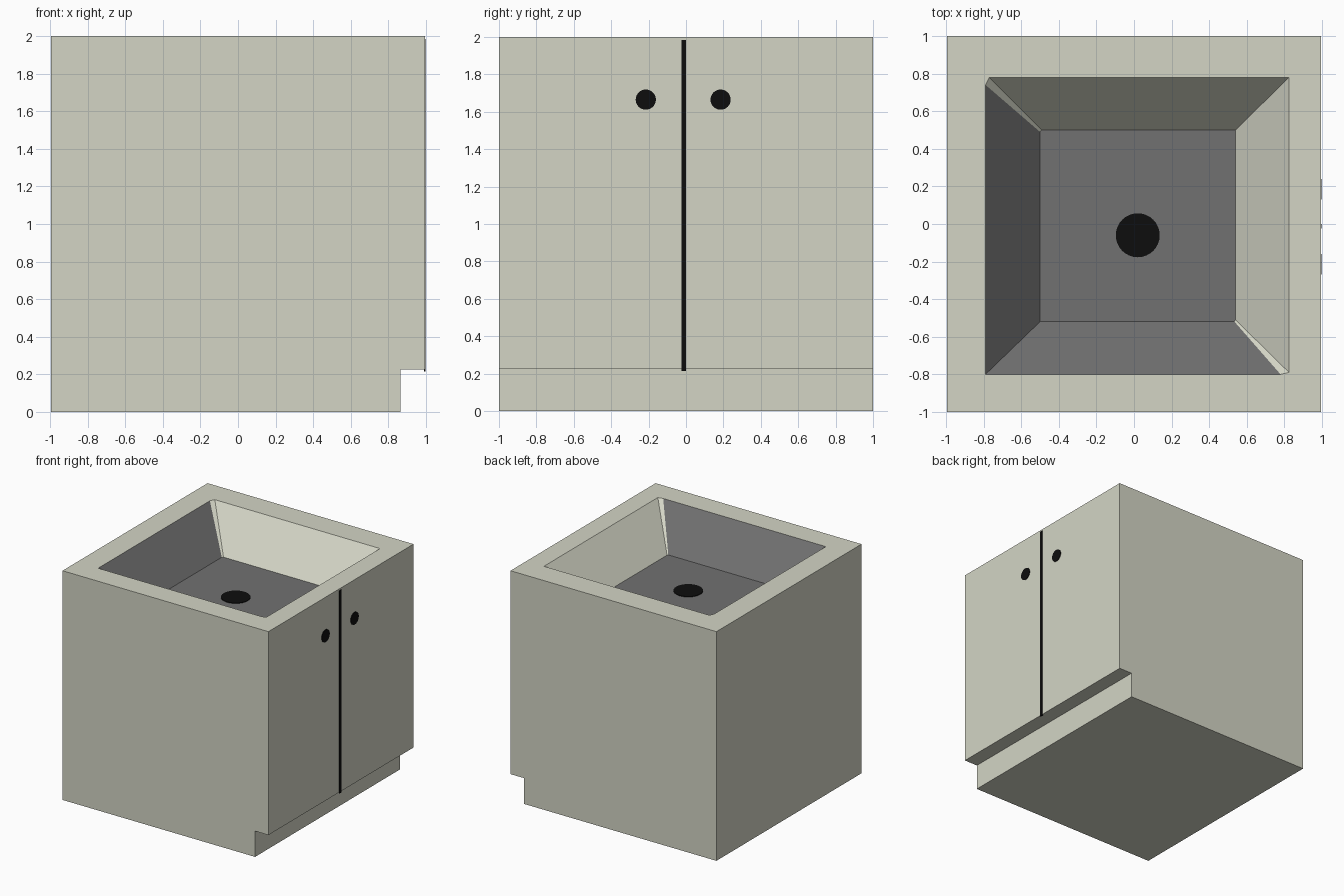
import bpy, bmesh, math
from mathutils import Matrix

if "Cube" in bpy.data.objects:
    bpy.data.objects.remove(bpy.data.objects["Cube"])


def material(name, rgb):
    m = bpy.data.materials.new(name)
    m.diffuse_color = (*rgb, 1)
    m.use_nodes = True
    m.node_tree.nodes["Principled BSDF"].inputs["Base Color"].default_value = m.diffuse_color
    return m


BEIGE = material("warm beige", (0.655, 0.665, 0.56))
GREY = material("basin grey", (0.165, 0.165, 0.165))
BLACK = material("black", (0.004, 0.004, 0.004))


def finish(bm, name, *mats):
    bmesh.ops.recalc_face_normals(bm, faces=bm.faces)
    me = bpy.data.meshes.new(name)
    bm.to_mesh(me)
    bm.free()
    for m in mats:
        me.materials.append(m)
    ob = bpy.data.objects.new(name, me)
    bpy.context.collection.objects.link(ob)
    return ob


def loft(bm, a, b):
    n = len(a)
    return [bm.faces.new((a[i], a[(i + 1) % n], b[(i + 1) % n], b[i])) for i in range(n)]


def box(name, lo, hi, mat):
    bm = bmesh.new()
    size = [h - l for l, h in zip(lo, hi)]
    mid = [(h + l) / 2 for l, h in zip(lo, hi)]
    bmesh.ops.create_cube(bm, matrix=Matrix.Translation(mid) @ Matrix.Diagonal((*size, 1)))
    return finish(bm, name, mat)


def disc(name, centre, radius, axis="Z"):
    bm = bmesh.new()
    rot = Matrix.Rotation(math.pi / 2, 4, "Y") if axis == "X" else Matrix()
    bmesh.ops.create_cone(bm, cap_ends=True, segments=32, radius1=radius, radius2=radius,
                          depth=0.006, matrix=Matrix.Translation(centre) @ rot)
    return finish(bm, name, BLACK)


# Cabinet: side profile with toe kick, spanned along y
X, KICK_X, KICK_Z, FLOOR_Z = 0.994, 0.865, 0.225, 1.68
profile = [(-X, 2), (-X, 0), (KICK_X, 0), (KICK_X, KICK_Z), (X, KICK_Z), (X, 2)]
bm = bmesh.new()
front = [bm.verts.new((x, -1, z)) for x, z in profile]
back = [bm.verts.new((x, 1, z)) for x, z in profile]
bm.faces.new(front)
bm.faces.new(back)
shell = loft(bm, front, back)
bmesh.ops.delete(bm, geom=[shell[-1]], context="FACES_ONLY")   # open the top

# Sunken basin with tapered walls
rim = [(-.79, -.80), (.78, -.80), (.825, -.79), (.825, .78), (-.77, .78), (-.79, .74)]
base = [(-.50, -.52), (.535, -.52), (.54, -.51), (.54, .50), (-.49, .50), (-.50, .49)]
upper = [bm.verts.new((x, y, 2)) for x, y in rim]
lower = [bm.verts.new((x, y, FLOOR_Z)) for x, y in base]
walls = loft(bm, upper, lower)
floor = bm.faces.new(lower)
for f in (walls[0], walls[5], floor):       # grey: floor, front and left walls
    f.material_index = 1

# Flat rim between the outer edge and the basin
top_edges = [e for e in bm.edges if all(v.co.z > 1.999 for v in e.verts)]
bmesh.ops.triangle_fill(bm, edges=top_edges, use_beauty=True)
finish(bm, "cabinet_with_basin", BEIGE, GREY)

# Drain, door seam and round door pulls
disc("drain", (0.02, -0.06, FLOOR_Z + 0.002), 0.117)
box("door_seam", (X - 0.004, -0.024, 0.215), (X + 0.004, 0.001, 1.985), BLACK)
for side, y in (("left", -0.215), ("right", 0.185)):
    disc(side + "_door_pull", (X + 0.002, y, 1.665), 0.054, "X")
